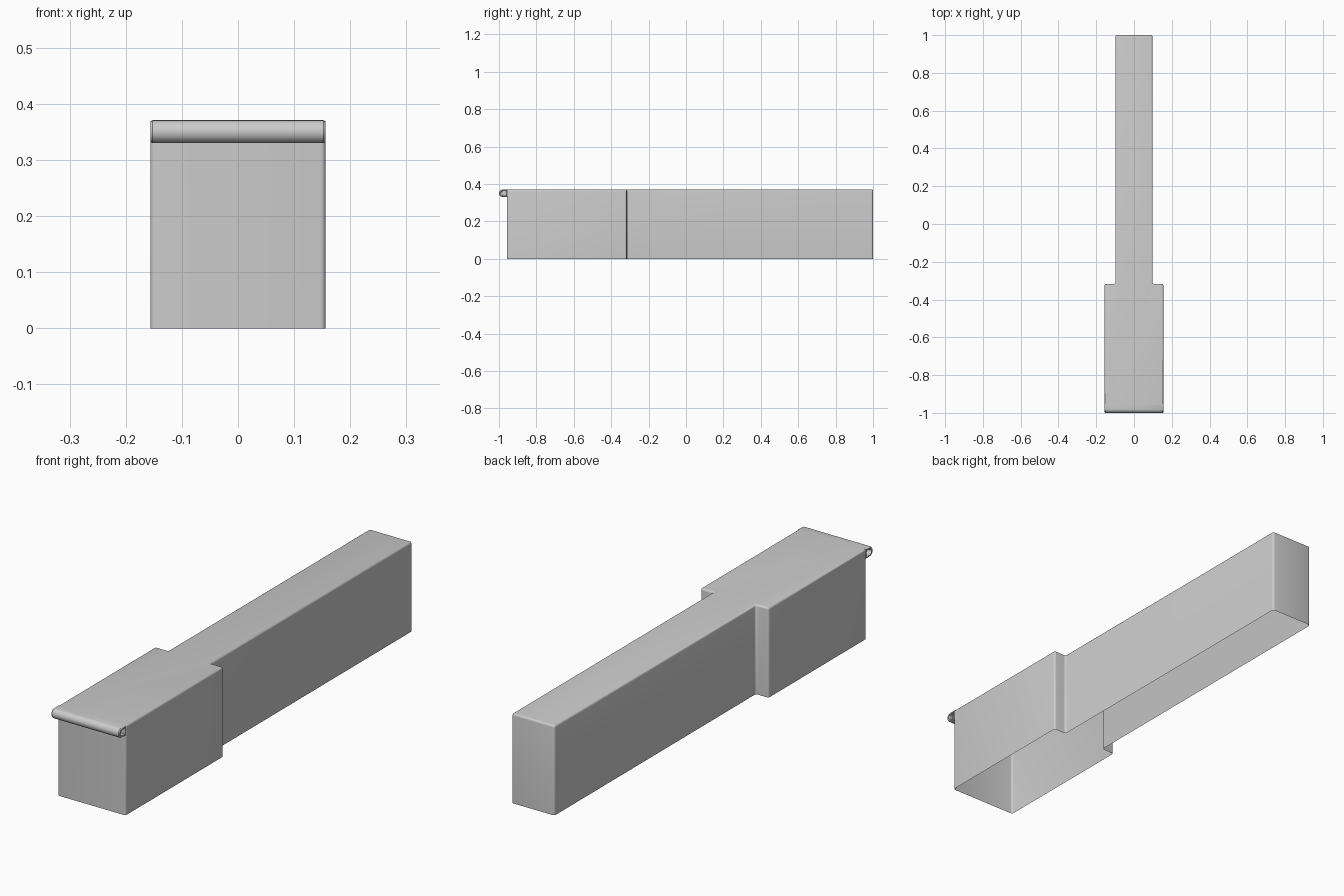
import bpy, bmesh, math

if "Cube" in bpy.data.objects:
    bpy.data.objects.remove(bpy.data.objects["Cube"])

TOP, W_FRONT, W_BACK = 0.371, 0.156, 0.098
Y_WALL, Y_STEP, Y_BACK = -0.958, -0.317, 1.0


def finish(bm, name):
    bmesh.ops.recalc_face_normals(bm, faces=bm.faces)
    mesh = bpy.data.meshes.new(name)
    bm.to_mesh(mesh)
    bm.free()
    obj = bpy.data.objects.new(name, mesh)
    bpy.context.collection.objects.link(obj)
    bpy.ops.object.select_all(action='DESELECT')
    obj.select_set(True)
    bpy.context.view_layer.objects.active = obj
    return obj


def prism(points, offset):
    """Extrude a closed outline along a vector."""
    bm = bmesh.new()
    start = bm.faces.new([bm.verts.new(p) for p in points])
    ext = bmesh.ops.extrude_face_region(bm, geom=[start], use_keep_orig=True)
    bmesh.ops.translate(bm, vec=offset,
                        verts=[g for g in ext['geom'] if isinstance(g, bmesh.types.BMVert)])
    bmesh.ops.recalc_face_normals(bm, faces=bm.faces)
    return bm


# Hollow stepped body, open underneath
half = [(W_FRONT, Y_WALL), (W_FRONT, Y_STEP), (W_BACK, Y_STEP), (W_BACK, Y_BACK)]
outline = half + [(-x, y) for x, y in reversed(half)]
bm = prism([(x, y, 0) for x, y in outline], (0, 0, TOP))


def should_round(e):
    mid = (e.verts[0].co + e.verts[1].co) / 2
    front_top = mid.z > TOP - 1e-4 and mid.y < Y_WALL + 1e-4
    return mid.z > 1e-4 and not front_top


bmesh.ops.bevel(bm, geom=[e for e in bm.edges if should_round(e)], offset=0.009,
                offset_type='OFFSET', segments=4, profile=0.5, affect='EDGES')
bottom = [f for f in bm.faces if all(v.co.z < 1e-4 for v in f.verts)]
bmesh.ops.delete(bm, geom=bottom, context='FACES')
finish(bm, "hollow_body")
bpy.ops.object.shade_smooth_by_angle(angle=math.radians(35))

# Rolled front lip with recessed ends
R = 0.0205
profile = [(-1 + R - R * math.sin(a), TOP - R + R * math.cos(a))
           for a in (math.pi * i / 12 for i in range(13))]
profile = [(Y_WALL + 0.006, TOP)] + profile + [(Y_WALL + 0.006, TOP - 2 * R)]
bm = prism([(-W_FRONT, y, z) for y, z in profile], (2 * W_FRONT, 0, 0))
ends = [f for f in bm.faces if abs(f.normal.x) > 0.9]
# Taper the ends slightly, then sink their centres
bmesh.ops.inset_individual(bm, faces=ends, thickness=0.003)
for f in ends:
    for e in f.edges:
        for lf in e.link_faces:
            if lf not in ends:
                for v in lf.verts:
                    if v not in f.verts:
                        v.co.x = math.copysign(W_FRONT - 0.004, v.co.x)
bmesh.ops.inset_individual(bm, faces=ends, thickness=0.006)
bmesh.ops.inset_individual(bm, faces=ends, thickness=0.0005, depth=-0.02)
finish(bm, "rolled_lip")
bpy.ops.object.shade_smooth_by_angle(angle=math.radians(35))
